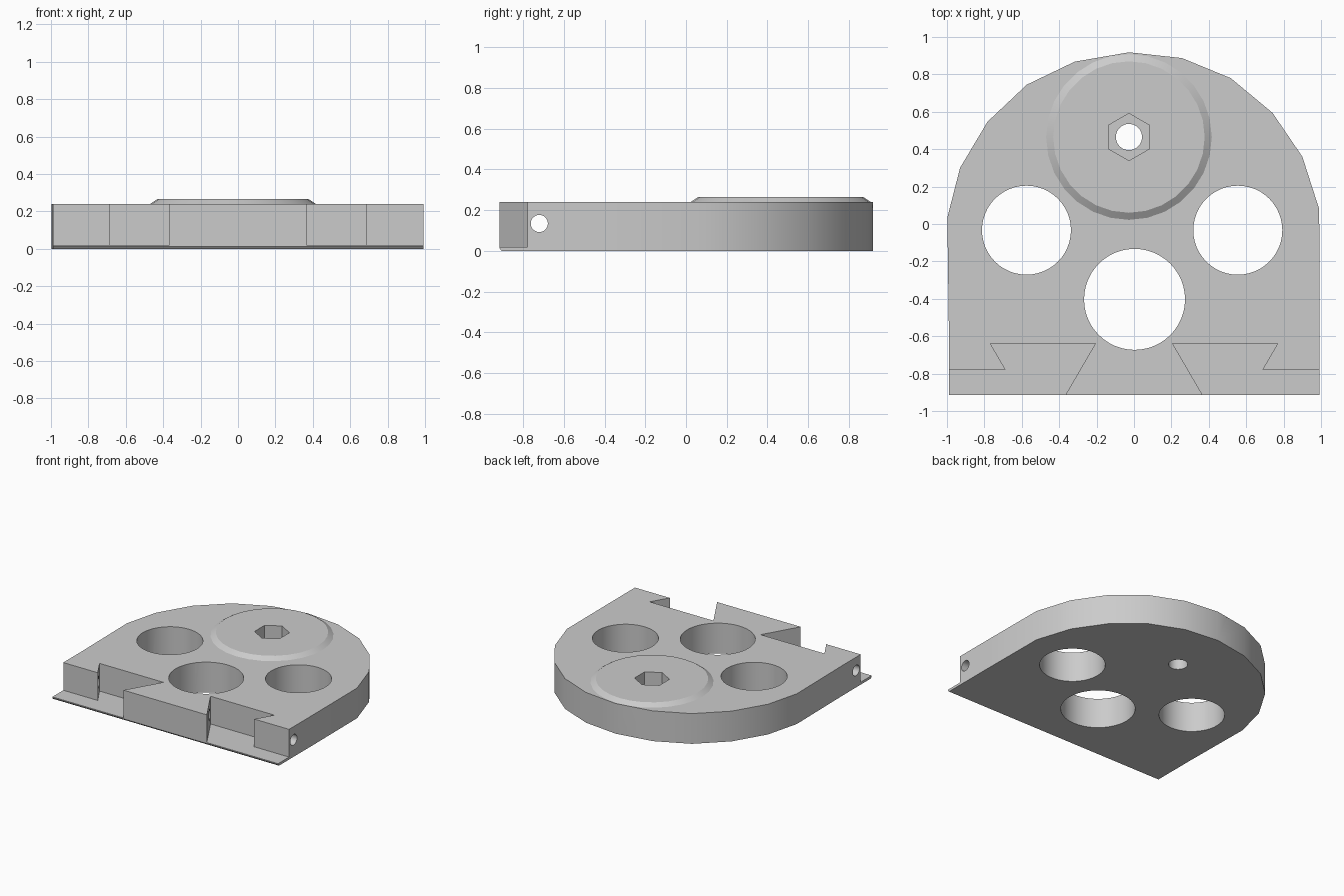
import bpy
import bmesh
from math import cos, sin, pi, radians
from mathutils import Matrix

old = bpy.data.objects.get("Cube")
if old:
    bpy.data.objects.remove(old, do_unlink=True)

grey = bpy.data.materials.new("plain_grey")
grey.use_nodes = True
GREY = (0.6, 0.6, 0.6, 1)
grey.diffuse_color = GREY
grey.node_tree.nodes["Principled BSDF"].inputs["Base Color"].default_value = GREY

# Turns a z prism into one running along x, its profile given as (y, z)
ALONG_X = Matrix(((0, 0, 1), (1, 0, 0), (0, 1, 0))).to_4x4()


def ring(cx, cy, r, n, turn=0.0):
    return [(cx + r * cos(turn + 2 * pi * i / n), cy + r * sin(turn + 2 * pi * i / n))
            for i in range(n)]


def loft(name, low, high, z0, z1, matrix=None):
    """Solid between two matching outlines at two heights."""
    bm = bmesh.new()
    a = [bm.verts.new((x, y, z0)) for x, y in low]
    b = [bm.verts.new((x, y, z1)) for x, y in high]
    bm.faces.new(a[::-1])
    bm.faces.new(b)
    for i in range(len(a)):
        j = (i + 1) % len(a)
        bm.faces.new((a[i], a[j], b[j], b[i]))
    if matrix:
        bm.transform(matrix)
    bmesh.ops.recalc_face_normals(bm, faces=bm.faces)
    mesh = bpy.data.meshes.new(name)
    bm.to_mesh(mesh)
    bm.free()
    mesh.materials.append(grey)
    obj = bpy.data.objects.new(name, mesh)
    bpy.context.collection.objects.link(obj)
    return obj


def prism(name, pts, z0, z1, matrix=None):
    return loft(name, pts, pts, z0, z1, matrix)


def combine(target, tool, operation="DIFFERENCE"):
    tool.hide_render = True
    mod = target.modifiers.new(tool.name, "BOOLEAN")
    mod.operation = operation
    mod.solver = "EXACT"
    mod.object = tool
    bpy.context.view_layer.objects.active = target
    bpy.ops.object.modifier_apply(modifier=mod.name)
    bpy.data.objects.remove(tool, do_unlink=True)


# Arched plate
TOP = 0.24
outline = [(-0.99, -0.915), (0.993, -0.915), (0.993, -0.45), (0.99, 0.08),
           (0.90, 0.36), (0.74, 0.595), (0.517, 0.78), (0.257, 0.887),
           (-0.026, 0.918), (-0.317, 0.868), (-0.573, 0.745), (-0.783, 0.547),
           (-0.93, 0.30), (-0.998, 0.035), (-0.99, -0.55)]
plate = prism("base_plate", outline, 0, TOP)

# Raised round boss with a sloped rim
BX, BY = -0.027, 0.465
boss = loft("boss", ring(BX, BY, 0.4475, 28), ring(BX, BY, 0.405, 28), TOP - 0.003, 0.265)
combine(plate, boss, "UNION")

# Three large through holes and the bolt hole
holes = [(-0.575, -0.033, 0.238), (0.555, -0.033, 0.238),
         (0.003, -0.403, 0.27), (BX, BY, 0.07)]
for x, y, r in holes:
    combine(plate, prism("hole", ring(x, y, r, 48), -0.1, 0.5))

# Hexagonal nut pocket
combine(plate, prism("nut_pocket", ring(BX, BY, 0.126, 6, pi / 2), 0.13, 0.5))

# Mirrored dovetail notches, leaving a thin lip underneath
notch = [(1.1, -0.778), (0.687, -0.778), (0.768, -0.64), (0.207, -0.64),
         (0.367, -0.915), (0.40, -0.972), (1.1, -0.972)]
for side in (1, -1):
    combine(plate, prism("notch", [(side * x, y) for x, y in notch], 0.02, 0.5))

# Cross bore and chamfer under the front edge
combine(plate, prism("bore", ring(-0.72, 0.135, 0.042, 32), -1.2, 1.2, ALONG_X))
wedge = [(-0.93, 0.03), (-0.93, -0.02), (-0.89, -0.02)]
wedge = [(-0.918, 0.016), (-0.95, 0.016), (-0.95, -0.01), (-0.895, -0.01)]
combine(plate, prism("chamfer", wedge, -1.2, 1.2, ALONG_X))

# Smooth the round walls, keep the rims sharp
bpy.ops.object.select_all(action="DESELECT")
plate.select_set(True)
bpy.context.view_layer.objects.active = plate
bpy.ops.object.shade_smooth_by_angle(angle=radians(20))
